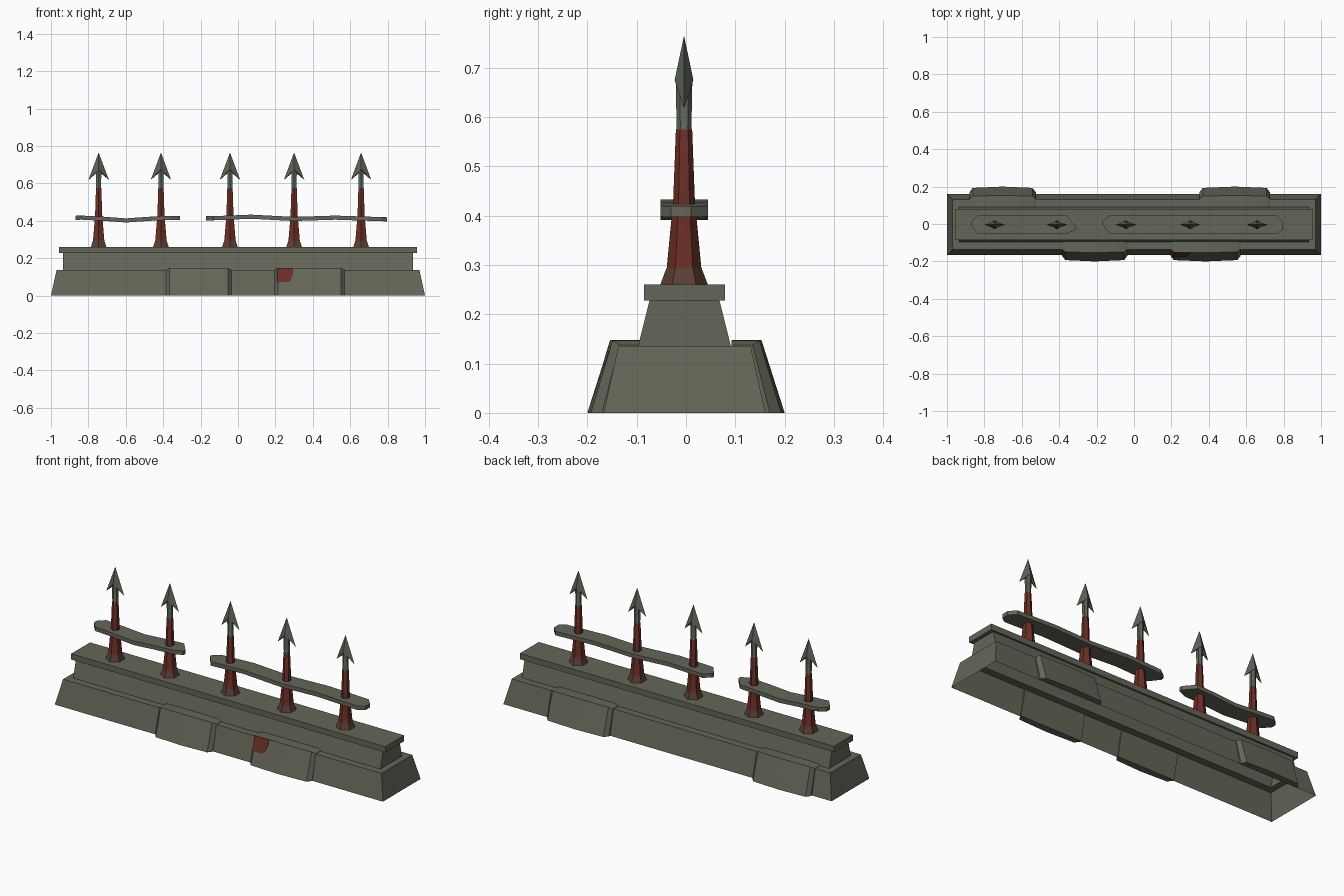
import bpy, bmesh, math

if "Cube" in bpy.data.objects:
    bpy.data.objects.remove(bpy.data.objects["Cube"])


def material(name, rgb):
    m = bpy.data.materials.new(name)
    m.diffuse_color = (*rgb, 1)
    m.use_nodes = True
    m.node_tree.nodes["Principled BSDF"].inputs["Base Color"].default_value = m.diffuse_color
    return m


STONE = material("grey_green_stone", (0.127, 0.134, 0.098))
IRON = material("dark_grey_iron", (0.108, 0.125, 0.095))
RED = material("rust_red", (0.141, 0.027, 0.018))
BROWN = material("rust_brown", (0.108, 0.050, 0.034))


def finish(name, bm, mats, smooth=None, recalc=True):
    if recalc:
        bmesh.ops.recalc_face_normals(bm, faces=bm.faces)
    me = bpy.data.meshes.new(name)
    bm.to_mesh(me)
    bm.free()
    for m in mats:
        me.materials.append(m)
    ob = bpy.data.objects.new(name, me)
    bpy.context.collection.objects.link(ob)
    if smooth:
        bpy.ops.object.select_all(action='DESELECT')
        ob.select_set(True)
        bpy.context.view_layer.objects.active = ob
        bpy.ops.object.shade_smooth_by_angle(angle=math.radians(smooth))
    return ob


def loft(bm, rings, cap_start=True, cap_end=True):
    """Join equal-sized closed rings; returns the side faces row by row."""
    rows = [[bm.verts.new(p) for p in r] for r in rings]
    n = len(rows[0])
    sides = [[bm.faces.new((a[i], a[(i + 1) % n], b[(i + 1) % n], b[i])) for i in range(n)]
             for a, b in zip(rows, rows[1:])]
    if cap_start:
        bm.faces.new(rows[0][::-1])
    if cap_end:
        bm.faces.new(rows[-1])
    return sides


# Stepped wall: one shell, open underneath
CY = -0.003
bm = bmesh.new()
steps = [(1.0, 0.164, 0), (0.97, 0.134, 0.136), (0.936, 0.094, 0.136),
         (0.936, 0.071, 0.228), (0.957, 0.082, 0.228), (0.957, 0.082, 0.26)]
loft(bm, [[(-x, CY - y, z), (x, CY - y, z), (x, CY + y, z), (-x, CY + y, z)]
          for x, y, z in steps], cap_start=False)
finish("stepped_wall", bm, [STONE], recalc=False)


# Bulging stone blocks set into the lower step
def block(name, x0, x1, side):
    bm = bmesh.new()
    w = x1 - x0
    rings = []
    for x, out, top, z in ((x0, 0.17, 0.135, 0.138), (x0 + 0.018, 0.193, 0.149, 0.147),
                           (x0 + w / 2, 0.2, 0.153, 0.148), (x1 - 0.018, 0.193, 0.149, 0.147),
                           (x1, 0.17, 0.135, 0.138)):
        prof = [(out, 0), (top, z), (0.092, z), (0.092, 0.133), (0.131, 0.133), (0.160, 0)]
        rings.append([(x, side * y, h) for y, h in prof])
    loft(bm, rings)
    finish(name, bm, [STONE], 35)


block("front_block_left", -0.385, -0.035, -1)
block("front_block_right", 0.195, 0.57, -1)
block("back_block_left", -0.88, -0.525, 1)
block("back_block_right", 0.35, 0.727, 1)

# Rust stain: thin plate on the sloped face of the right front block
bm = bmesh.new()
outline = [(0.208, 0.147), (0.208, 0.072), (0.272, 0.072), (0.285, 0.09), (0.295, 0.12), (0.295, 0.147)]


def stain_y(x, z):
    t = (x - 0.213) / 0.17
    out, top = 0.193 + 0.007 * t, 0.149 + 0.004 * t
    return -(out + (top - out) * z / 0.1475)


loft(bm, [[(x, stain_y(x, z) + d, z) for x, z in outline] for d in (0.003, -0.003)])
finish("rust_stain", bm, [RED])


# Spiked posts: hexagonal shaft with a flared foot, then a barbed head
def hexagon(x, r, z):
    return [(x + r * math.sin(i * math.pi / 3), -0.004 + r * math.cos(i * math.pi / 3), z)
            for i in range(6)]


def post(i, x):
    bm = bmesh.new()
    prof = [(0.049, 0.258), (0.035, 0.295), (0.022, 0.43), (0.0165, 0.575), (0.015, 0.577), (0.017, 0.68)]
    rows = loft(bm, [hexagon(x, r, z) for r, z in prof])
    for row, idx in zip(rows, (1, 0, 0, 2, 2)):
        for f in row:
            f.material_index = idx
    finish(f"post_{i}", bm, [RED, BROWN, IRON], 40)

    bm = bmesh.new()
    V = lambda dx, dy, z: bm.verts.new((x + dx, -0.004 + dy, z))
    tip = V(0, 0, 0.765)
    ridge = [V(0, -0.019, 0.675), V(0, 0.019, 0.675)]
    for s in (-1, 1):
        barb, notch = V(s * 0.055, 0, 0.618), V(s * 0.012, 0, 0.655)
        for r in ridge:
            bm.faces.new((tip, barb, r))
            bm.faces.new((barb, notch, r))
        if s == -1:
            first = notch
    for r in ridge:
        bm.faces.new((first, notch, r))
    finish(f"spear_head_{i}", bm, [IRON])


for i, x in enumerate((-0.745, -0.412, -0.043, 0.3, 0.658), 1):
    post(i, x)


# Bent rails threaded on the posts: stations of x, centre height, y range
def rail(name, stations):
    bm = bmesh.new()
    loft(bm, [[(x, lo, z - 0.011), (x, hi, z - 0.011), (x, hi, z + 0.011), (x, lo, z + 0.011)]
              for x, z, lo, hi in stations])
    finish(name, bm, [STONE])


rail("left_rail", [(-0.87, 0.416, -0.01, 0.015), (-0.835, 0.417, -0.052, 0.045),
                   (-0.72, 0.411, -0.052, 0.045), (-0.6, 0.402, -0.052, 0.045),
                   (-0.47, 0.411, -0.052, 0.045), (-0.36, 0.416, -0.052, 0.045),
                   (-0.31, 0.416, -0.03, -0.015)])
rail("right_rail", [(-0.17, 0.414, 0.0, 0.015), (-0.13, 0.414, -0.052, 0.045),
                    (0.07, 0.422, -0.052, 0.045), (0.3, 0.41, -0.052, 0.045),
                    (0.52, 0.417, -0.052, 0.045), (0.765, 0.409, -0.052, 0.045),
                    (0.797, 0.408, -0.03, 0.01)])
